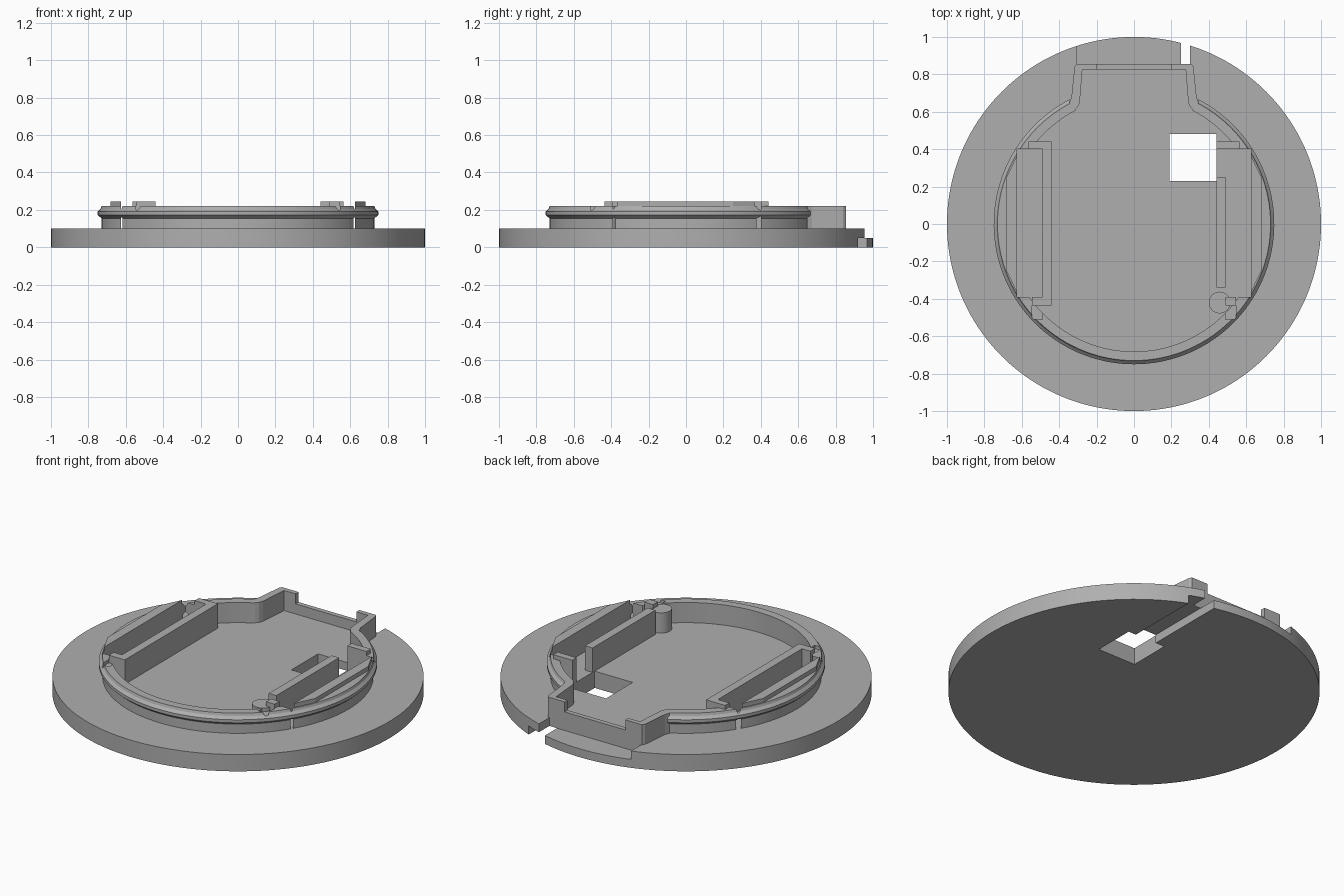
import bpy, bmesh, math

cube = bpy.data.objects.get("Cube")
if cube:
    bpy.data.objects.remove(cube, do_unlink=True)

grey = bpy.data.materials.new("plain_grey")
grey.use_nodes = True
grey.diffuse_color = (0.43, 0.43, 0.43, 1)
grey.node_tree.nodes["Principled BSDF"].inputs["Base Color"].default_value = (0.43, 0.43, 0.43, 1)


def finish(name, bm):
    bmesh.ops.recalc_face_normals(bm, faces=bm.faces)
    mesh = bpy.data.meshes.new(name)
    bm.to_mesh(mesh)
    bm.free()
    mesh.materials.append(grey)
    obj = bpy.data.objects.new(name, mesh)
    bpy.context.collection.objects.link(obj)
    return obj


def prism(name, outline, z0, z1):
    """Extrude a flat outline from z0 to z1."""
    bm = bmesh.new()
    low = bm.faces.new([bm.verts.new((x, y, z0)) for x, y in outline])
    top = bmesh.ops.extrude_face_region(bm, geom=[low])["geom"]
    for v in top:
        if isinstance(v, bmesh.types.BMVert):
            v.co.z = z1
    return finish(name, bm)


def box(name, x0, x1, y0, y1, z0, z1):
    return prism(name, [(x0, y0), (x1, y0), (x1, y1), (x0, y1)], z0, z1)


def circle(r, n, cx=0, cy=0):
    return [(cx + r * math.cos(2 * math.pi * i / n), cy + r * math.sin(2 * math.pi * i / n))
            for i in range(n)]


def cut(obj, cutters):
    bpy.context.view_layer.objects.active = obj
    for c in cutters:
        c.hide_render = True
        mod = obj.modifiers.new("cut", "BOOLEAN")
        mod.operation = "DIFFERENCE"
        mod.solver = "EXACT"
        mod.object = c
        bpy.ops.object.modifier_apply(modifier=mod.name)
        bpy.data.objects.remove(c, do_unlink=True)


def smooth(obj):
    bpy.ops.object.select_all(action="DESELECT")
    obj.select_set(True)
    bpy.context.view_layer.objects.active = obj
    bpy.ops.object.shade_smooth_by_angle(angle=math.radians(25))


# Base disc with cable hole, underside groove and lowered rear lip
base = prism("base_disc", circle(1, 160), 0, 0.1)
cut(base, [box("lip_cut", -0.305, 0.3, 0.855, 1.2, 0.05, 0.3),
           box("groove_cut", 0.25, 0.39, 0.4, 1.2, -0.1, 0.0505),
           box("hole_cut", 0.19, 0.44, 0.23, 0.48, -0.1, 0.3)])
smooth(base)

# Round wall with a snap bead, swept around the front
section = [(0.682, 0.09), (0.73, 0.09), (0.73, 0.155), (0.75, 0.172), (0.75, 0.19),
           (0.735, 0.205), (0.73, 0.22), (0.682, 0.22)]
bm = bmesh.new()
start, end, steps = math.radians(117.3), math.radians(422.7), 120
rings = []
for i in range(steps + 1):
    a = start + (end - start) * i / steps
    rings.append([bm.verts.new((r * math.cos(a), r * math.sin(a), z)) for r, z in section])
for p, q in zip(rings, rings[1:]):
    for k in range(len(section)):
        j = (k + 1) % len(section)
        bm.faces.new((p[k], p[j], q[j], q[k]))
bm.faces.new(rings[0])
bm.faces.new(rings[-1])
wall = finish("round_wall", bm)
cutters = []
for s in (-1, 1):
    a, b = sorted((s * 0.45, s * 0.625))
    c, d = sorted((s * 0.49, s * 0.545))
    cutters += [box("pocket_cut", a, b, -0.39, 0.4, 0.05, 0.4),
                box("notch_cut", c, d, -0.51, -0.38, 0.2, 0.4)]
cut(wall, cutters)
smooth(wall)

# Rear neck: two side walls with corner posts and a low wall between
neck = [(0.345, 0.65), (0.335, 0.675), (0.318, 0.84), (0.308, 0.855), (0.2, 0.855),
        (0.2, 0.827), (0.276, 0.827), (0.29, 0.65), (0.3, 0.625), (0.325, 0.6)]
for side, s in (("left", 1), ("right", -1)):
    prism("neck_wall_" + side, [(s * x, y) for x, y in neck], 0.09, 0.22)
box("neck_low_wall", -0.205, 0.205, 0.827, 0.855, 0.09, 0.16)

# Pocket rails on both sides
outer = [(0.625, 0.367), (0.682, 0.25), (0.682, -0.25), (0.625, -0.367)]
for side, s in (("left", 1), ("right", -1)):
    prism("outer_rail_" + side, [(s * x, y) for x, y in outer], 0.09, 0.245)
    x0, x1 = sorted((s * 0.44, s * 0.565))
    box("rear_stop_" + side, x0, x1, 0.4, 0.44, 0.09, 0.245)
    x0, x1 = sorted((s * 0.49, s * 0.545))
    box("front_stop_" + side, x0, x1, -0.435, -0.39, 0.09, 0.245)
box("inner_rail_left", 0.44, 0.49, -0.34, 0.25, 0.09, 0.245)
box("inner_rail_right", -0.49, -0.44, -0.435, 0.44, 0.09, 0.245)

# Small round post at the end of the left rail
smooth(prism("round_post", circle(0.058, 32, 0.458, -0.42), 0.09, 0.22))
